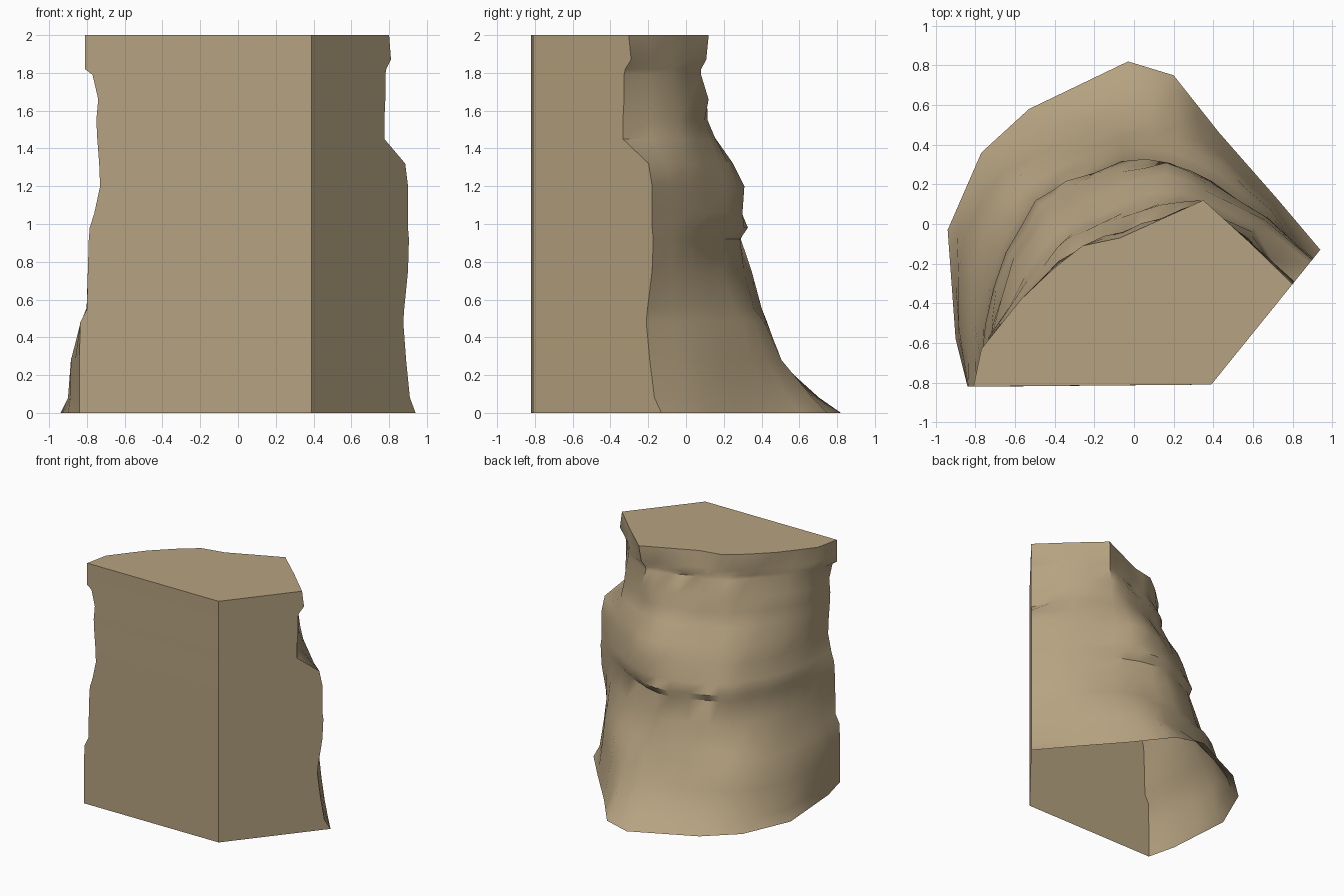
import bpy
import bmesh
import math
import random
from mathutils import Vector

random.seed(4)

default_cube = bpy.data.objects.get("Cube")
if default_cube:
    bpy.data.objects.remove(default_cube, do_unlink=True)


def make_material(name, colour):
    material = bpy.data.materials.new(name)
    material.use_nodes = True
    material.diffuse_color = colour
    material.node_tree.nodes["Principled BSDF"].inputs["Base Color"].default_value = colour
    return material


sandstone = make_material("sandstone", (0.47, 0.365, 0.22, 1))

# Rough back outline at key heights, running from the left wall edge to the right one
OUTLINES = {
    0.0: [(-.9, -.58), (-.94, -.03), (-.77, .36), (-.53, .58), (-.03, .82), (.2, .75), (.43, .46), (.72, .13)],
    0.28: [(-.88, -.52), (-.84, -.08), (-.65, .24), (-.47, .34), (-.07, .49), (.23, .51), (.45, .34), (.7, .09)],
    0.7: [(-.77, -.5), (-.67, -.12), (-.53, .14), (-.39, .24), (-.06, .34), (.2, .3), (.42, .22), (.68, .04)],
    1.2: [(-.72, -.5), (-.61, -.17), (-.45, .08), (-.28, .15), (-.06, .27), (.16, .3), (.36, .2), (.66, .02)],
    2.0: [(-.77, -.63), (-.57, -.38), (-.4, -.22), (-.26, -.11), (-.07, -.07), (.15, .03), (.35, .12), (.58, -.09)],
}

# Rock layers: height, left wall edge x, right wall edge x, swell of the back
LAYERS = [
    (0, -.84, .94, 0), (.08, -.84, .91, -.01), (.28, -.84, .89, 0),
    (.48, -.835, .875, .01), (.55, -.8, .88, -.01), (.75, -.795, .9, -.01),
    (.92, -.79, .905, -.03), (.98, -.785, .9, .02), (1.06, -.76, .9, .01),
    (1.2, -.73, .9, 0), (1.32, -.735, .885, -.02), (1.45, -.745, .775, -.06),
    (1.55, -.75, .775, -.07), (1.66, -.74, .78, -.05), (1.79, -.77, .78, -.07),
    (1.82, -.81, .785, -.06), (1.87, -.81, .81, -.04), (2, -.81, .8, 0),
]

FRONT_CORNER = Vector((.39, -.81))
RIGHT_END = Vector((.94, -.13))
CORE = Vector((0, -.4))


def right_wall_point(x):
    """Point on the flat right wall at a given x."""
    fraction = (x - FRONT_CORNER.x) / (RIGHT_END.x - FRONT_CORNER.x)
    return FRONT_CORNER.lerp(RIGHT_END, fraction)


def outline_at(z):
    """Blend the two outlines that enclose the height."""
    heights = sorted(OUTLINES)
    low = max(h for h in heights[:-1] if h <= z)
    high = heights[heights.index(low) + 1]
    blend = (z - low) / (high - low)
    return [Vector(a).lerp(Vector(b), blend) for a, b in zip(OUTLINES[low], OUTLINES[high])]


def layer_ring(z, left_x, right_x, swell):
    rough = []
    for column, point in enumerate(outline_at(z)):
        offset = swell
        # Diagonal ridge with a protruding mass on its left
        if .2 < z < .9 and 0 < column < 3 + 2 * z:
            offset += .015
        # Weathering, kept off the base and the top rim
        if 0 < z < 2:
            offset += random.uniform(-.012, .012)
        # Keep the swell small near the flat walls
        if column in (0, 7):
            offset *= .4
        rough.append(point + (point - CORE).normalized() * offset)
    left = Vector((left_x, -.82))
    right = right_wall_point(right_x)
    controls = [left] + rough + [right]
    ring = [left]
    for a, b in zip(controls, controls[1:]):
        middle = a.lerp(b, .5)
        if 0 < z < 2 and a is not left and b is not right:
            middle += (middle - CORE).normalized() * random.uniform(-.012, .016)
        ring += [middle, b]
    return ring + [FRONT_CORNER]


# Stack the layers into a shell that is closed on top and open underneath
bm = bmesh.new()
rings = []
for z, left_x, right_x, swell in LAYERS:
    rings.append([bm.verts.new((p.x, p.y, z)) for p in layer_ring(z, left_x, right_x, swell)])
count = len(rings[0])
for lower, upper in zip(rings, rings[1:]):
    for i in range(count):
        j = (i + 1) % count
        # Ring runs clockwise from above, so wind each face outwards
        bm.faces.new((lower[j], lower[i], upper[i], upper[j]))
bm.faces.new(rings[-1][::-1])

mesh = bpy.data.meshes.new("cliff_rock")
bm.to_mesh(mesh)
bm.free()
mesh.materials.append(sandstone)
cliff_rock = bpy.data.objects.new("cliff_rock", mesh)
bpy.context.collection.objects.link(cliff_rock)

# Smooth weathered back, crisp wall edges
bpy.ops.object.select_all(action="DESELECT")
cliff_rock.select_set(True)
bpy.context.view_layer.objects.active = cliff_rock
bpy.ops.object.shade_smooth_by_angle(angle=math.radians(42))
